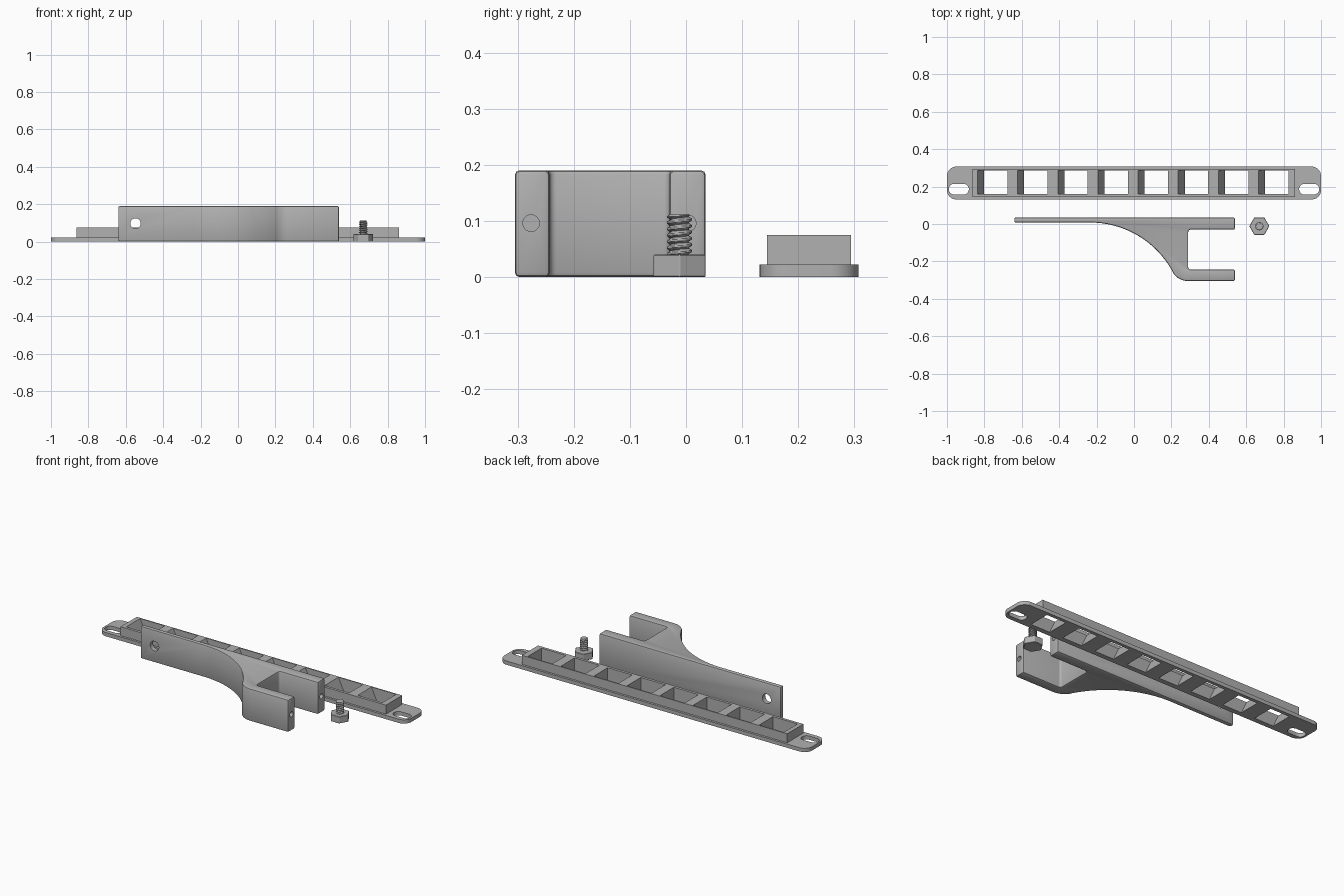
import bpy, bmesh, math
from math import sin, cos, pi, radians
from mathutils import Matrix

if "Cube" in bpy.data.objects:
    bpy.data.objects.remove(bpy.data.objects["Cube"])

grey = bpy.data.materials.new("plain_grey")
grey.diffuse_color = (0.44, 0.44, 0.44, 1)
grey.use_nodes = True
grey.node_tree.nodes["Principled BSDF"].inputs["Base Color"].default_value = grey.diffuse_color


def finish(bm, name):
    bmesh.ops.recalc_face_normals(bm, faces=bm.faces)
    me = bpy.data.meshes.new(name)
    bm.to_mesh(me)
    bm.free()
    me.materials.append(grey)
    ob = bpy.data.objects.new(name, me)
    bpy.context.collection.objects.link(ob)
    return ob


def prism(name, pts, z0, z1, matrix=None):
    """Extrude a flat outline from z0 to z1."""
    bm = bmesh.new()
    face = bm.faces.new([bm.verts.new((x, y, z0)) for x, y in pts])
    ext = bmesh.ops.extrude_face_region(bm, geom=[face])
    verts = [v for v in ext["geom"] if isinstance(v, bmesh.types.BMVert)]
    bmesh.ops.translate(bm, verts=verts, vec=(0, 0, z1 - z0))
    if matrix:
        bmesh.ops.transform(bm, matrix=matrix, verts=bm.verts)
    return finish(bm, name)


def arc(cx, cy, r, a0, a1, n):
    return [(cx + r * cos(radians(a0 + (a1 - a0) * i / n)),
             cy + r * sin(radians(a0 + (a1 - a0) * i / n))) for i in range(n + 1)]


def rounded(x0, x1, y0, y1, r, n=8):
    return (arc(x1 - r, y1 - r, r, 0, 90, n) + arc(x0 + r, y1 - r, r, 90, 180, n)
            + arc(x0 + r, y0 + r, r, 180, 270, n) + arc(x1 - r, y0 + r, r, 270, 360, n))


def rect(x0, x1, y0, y1):
    return [(x0, y0), (x1, y0), (x1, y1), (x0, y1)]


def activate(ob):
    bpy.ops.object.select_all(action='DESELECT')
    ob.select_set(True)
    bpy.context.view_layer.objects.active = ob


def boolean(ob, tool, op='DIFFERENCE'):
    activate(ob)
    m = ob.modifiers.new("cut", 'BOOLEAN')
    m.operation, m.object, m.solver = op, tool, 'EXACT'
    bpy.ops.object.modifier_apply(modifier=m.name)
    bpy.data.objects.remove(tool)


def bevel(ob, width, segments=2):
    activate(ob)
    m = ob.modifiers.new("bevel", 'BEVEL')
    m.width, m.segments, m.limit_method, m.angle_limit = width, segments, 'ANGLE', radians(40)
    bpy.ops.object.modifier_apply(modifier=m.name)


def smooth(ob, angle=30):
    activate(ob)
    bpy.ops.object.shade_smooth_by_angle(angle=radians(angle))


# Rail: rounded base strip with a raised block
rail = prism("slotted_rail", rounded(-1, 1, 0.131, 0.307, 0.05), 0, 0.022)
boolean(rail, prism("raised_block", rect(-0.863, 0.86, 0.144, 0.294), 0.01, 0.075), 'UNION')

# Eight windows, each with a sloping left wall
to_y = Matrix(((1, 0, 0, 0), (0, 0, 1, 0), (0, 1, 0, 0), (0, 0, 0, 1)))
for i in range(8):
    x = -0.837 + i * 0.2147
    side = [(x + 0.035, -0.02), (x + 0.16, -0.02), (x + 0.16, 0.1),
            (x, 0.1), (x, 0.075), (x + 0.035, 0.0)]
    boolean(rail, prism("window_cutter", side, 0.16, 0.287, to_y))

# Oval mounting slots at both ends
for s in (-1, 1):
    x0, x1 = sorted((s * 0.99, s * 0.883))
    boolean(rail, prism("slot_cutter", rounded(x0, x1, 0.157, 0.215, 0.0289), -0.1, 0.2))
smooth(rail)

# Lever: thin handle sweeping into a two-pronged fork
R = 0.502
outline = ([(-0.64, 0.035), (-0.64, 0.008)]
           + arc(-0.235, 0.008 - R, R, 90, 28.5, 28)
           + arc(0.289, -0.209, 0.096, 208.5, 270, 10)[1:]
           + [(0.54, -0.305), (0.54, -0.243)]
           + arc(0.302, -0.231, 0.012, 270, 180, 4)
           + arc(0.302, -0.042, 0.012, 180, 90, 4)
           + [(0.54, -0.03), (0.54, 0.035)])
lever = prism("fork_lever", outline, 0, 0.19)
bevel(lever, 0.008)

# Cross hole in the handle and screw holes in the prong ends
boolean(lever, prism("handle_hole_cutter", arc(-0.548, 0.097, 0.028, 0, 348.75, 31),
                     -0.1, 0.1, to_y))
to_x = Matrix(((0, 0, 1, 0), (1, 0, 0, 0), (0, 1, 0, 0), (0, 0, 0, 1)))
for y in (-0.276, 0.003):
    boolean(lever, prism("prong_hole_cutter", arc(y, 0.096, 0.0148, 0, 345, 23), 0.36, 0.6, to_x))
smooth(lever)

# Bolt head: hexagon
BX, BY = 0.67, -0.0115
head = prism("bolt_head", arc(BX, BY, 0.0537, 0, 300, 5), 0, 0.04)
bevel(head, 0.002, 1)

# Bolt shank: helical thread, radius follows a ridge that climbs with the angle
bm = bmesh.new()
SEG, STEPS, PITCH, Z0, Z1 = 24, 56, 0.0112, 0.038, 0.112
rings = []
for j in range(STEPS + 1):
    z = Z0 + (Z1 - Z0) * j / STEPS
    ring = []
    for k in range(SEG):
        t = ((z - Z0) / PITCH - k / SEG) % 1.0
        ridge = min(1.0, 1.5 * (1 - abs(2 * t - 1)))
        r = 0.0155 + 0.0068 * ridge
        r = min(r, 0.0165 + (Z1 - z) * 1.5)
        a = 2 * pi * k / SEG
        ring.append(bm.verts.new((BX + r * cos(a), BY + r * sin(a), z)))
    rings.append(ring)
for lo, hi in zip(rings, rings[1:]):
    for k in range(SEG):
        n = (k + 1) % SEG
        bm.faces.new((lo[k], lo[n], hi[n], hi[k]))
bm.faces.new(rings[0][::-1])
bm.faces.new(rings[-1])
shank = finish(bm, "bolt_thread")
smooth(shank)
